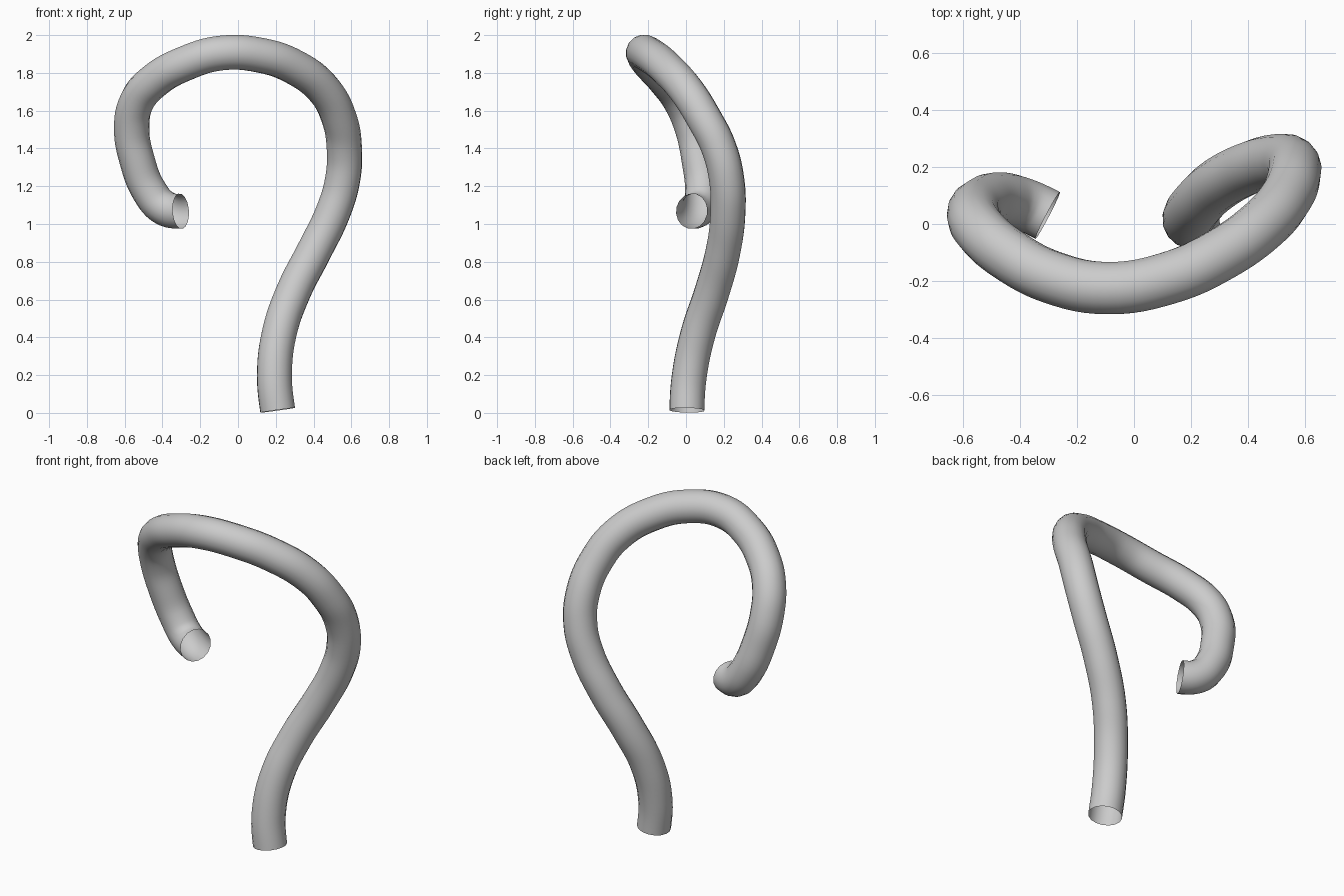
import bpy
from mathutils import Vector

if "Cube" in bpy.data.objects:
    bpy.data.objects.remove(bpy.data.objects["Cube"])

# Centre line of the bent tube, from the foot up and around to the hook end
path = [
    (0.21, 0.005, 0.014), (0.193, 0.018, 0.20), (0.218, 0.064, 0.42),
    (0.293, 0.137, 0.64), (0.405, 0.197, 0.86), (0.502, 0.222, 1.06),
    (0.553, 0.216, 1.23), (0.563, 0.175, 1.40), (0.535, 0.095, 1.56),
    (0.455, 0.0, 1.71), (0.30, -0.11, 1.83), (0.12, -0.19, 1.893),
    (-0.09, -0.225, 1.905), (-0.28, -0.19, 1.85), (-0.44, -0.108, 1.76),
    (-0.535, -0.027, 1.65), (-0.563, 0.033, 1.51), (-0.535, 0.07, 1.34),
    (-0.467, 0.088, 1.17), (-0.39, 0.07, 1.085), (-0.303, 0.03, 1.068),
]

curve = bpy.data.curves.new("bent_tube", 'CURVE')
curve.dimensions = '3D'
curve.resolution_u = 6
curve.bevel_depth = 0.0935
curve.bevel_resolution = 6
curve.use_fill_caps = False  # open ends

spline = curve.splines.new('BEZIER')
spline.bezier_points.add(len(path) - 1)
for point, co in zip(spline.bezier_points, path):
    point.co = co
    point.handle_left_type = point.handle_right_type = 'AUTO'

# Aim the two open ends
for point, direction, length in (
        (spline.bezier_points[0], Vector((-0.14, 0.02, 1)), 0.07),
        (spline.bezier_points[-1], Vector((0.88, -0.46, 0.06)), 0.03)):
    point.handle_left_type = point.handle_right_type = 'FREE'
    step = direction.normalized() * length
    point.handle_left = point.co - step
    point.handle_right = point.co + step

tube = bpy.data.objects.new("bent_tube", curve)
bpy.context.collection.objects.link(tube)

# Turn the swept curve into a smooth mesh
bpy.context.view_layer.objects.active = tube
tube.select_set(True)
bpy.ops.object.convert(target='MESH')
bpy.ops.object.shade_smooth()
